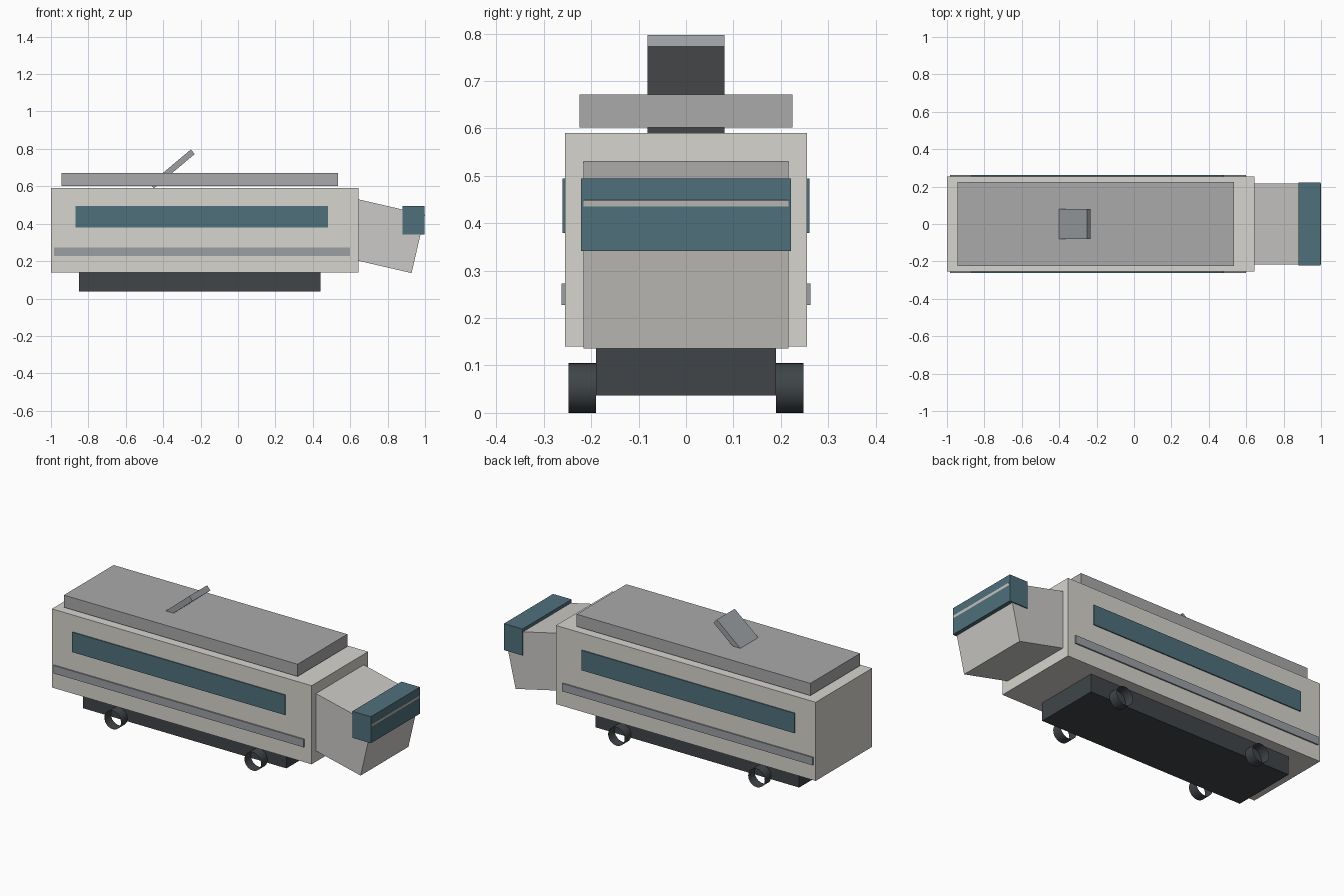
import bpy, bmesh, math
from mathutils import Matrix

if "Cube" in bpy.data.objects:
    bpy.data.objects.remove(bpy.data.objects["Cube"])


def material(name, color):
    m = bpy.data.materials.new(name)
    m.diffuse_color = (*color, 1)
    m.use_nodes = True
    m.node_tree.nodes["Principled BSDF"].inputs["Base Color"].default_value = m.diffuse_color
    return m


SHELL = material("shell", (0.68, 0.66, 0.61))
NOSE = material("nose_grey", (0.60, 0.59, 0.57))
GREY = material("roof_grey", (0.40, 0.40, 0.40))
TRIM = material("trim_grey", (0.33, 0.35, 0.37))
GLASS = material("teal_glass", (0.08, 0.16, 0.20))
DARK = material("dark_frame", (0.05, 0.06, 0.065))


def finish(name, bm, mat):
    bmesh.ops.recalc_face_normals(bm, faces=bm.faces)
    me = bpy.data.meshes.new(name)
    bm.to_mesh(me)
    bm.free()
    me.materials.append(mat)
    ob = bpy.data.objects.new(name, me)
    bpy.context.collection.objects.link(ob)
    return ob


def box(name, x, y, z, mat):
    """Axis-aligned box from (min, max) ranges."""
    size = [b - a for a, b in (x, y, z)]
    mid = [(a + b) / 2 for a, b in (x, y, z)]
    bm = bmesh.new()
    bmesh.ops.create_cube(bm, size=1, matrix=Matrix.Translation(mid) @ Matrix.Diagonal((*size, 1)))
    return finish(name, bm, mat)


def tilted_box(name, top_right, length, width, thick, angle, mat):
    """Box pitched about y, placed by its upper right corner (x, z)."""
    bm = bmesh.new()
    local = Matrix.Translation((-length / 2, 0, -thick / 2)) @ Matrix.Diagonal((length, width, thick, 1))
    place = Matrix.Translation((top_right[0], 0, top_right[1])) @ Matrix.Rotation(-math.radians(angle), 4, 'Y')
    bmesh.ops.create_cube(bm, size=1, matrix=place @ local)
    return finish(name, bm, mat)


# Main car body, roof panel and underframe
box("body", (-1.0, 0.645), (-0.255, 0.255), (0.14, 0.59), SHELL)
box("roof", (-0.945, 0.535), (-0.225, 0.225), (0.602, 0.672), GREY)
box("underframe", (-0.85, 0.44), (-0.19, 0.19), (0.037, 0.141), DARK)

# Sloping nose and windscreen
tilted_box("nose", (1.0, 0.448), 0.42, 0.432, 0.32, -13, NOSE)
box("windscreen", (0.88, 0.997), (-0.222, 0.222), (0.342, 0.494), GLASS)

# Raised roof arm
tilted_box("roof_arm", (-0.252, 0.797), 0.285, 0.162, 0.032, 40, TRIM)

# Side windows, trim strips and open tube wheels, on both sides
for side, s in (("front", -1), ("back", 1)):
    box("side_window_" + side, (-0.87, 0.48), sorted((s * 0.249, s * 0.261)), (0.38, 0.494), GLASS)
    box("side_strip_" + side, (-0.985, 0.60), sorted((s * 0.247, s * 0.263)), (0.228, 0.273), TRIM)
    for i, x in enumerate((-0.62, 0.267)):
        bm = bmesh.new()
        bmesh.ops.create_cone(bm, cap_ends=False, segments=32, radius1=0.0525, radius2=0.0525, depth=0.058,
                              matrix=Matrix.Translation((x, s * 0.219, 0.0525)) @ Matrix.Rotation(math.pi / 2, 4, 'X'))
        wheel = finish(f"wheel_{side}_{i + 1}", bm, DARK)
        wheel.data.shade_smooth()
